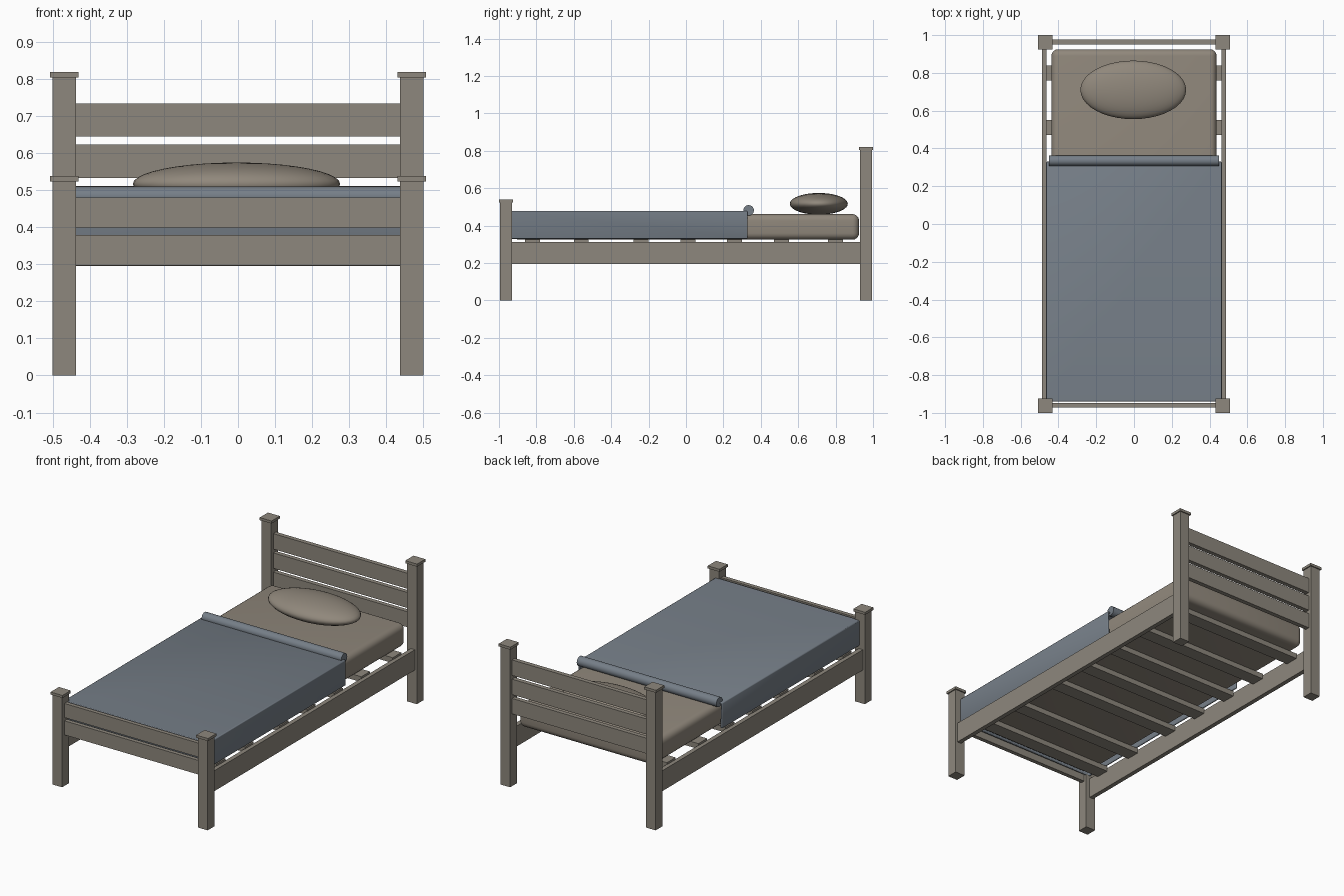
import bpy
import bmesh
import math

cube = bpy.data.objects.get("Cube")
if cube:
    bpy.data.objects.remove(cube, do_unlink=True)


def material(name, rgb):
    m = bpy.data.materials.new(name)
    m.use_nodes = True
    m.diffuse_color = (*rgb, 1)
    m.node_tree.nodes["Principled BSDF"].inputs["Base Color"].default_value = (*rgb, 1)
    return m


WOOD = material("weathered wood", (0.27, 0.245, 0.205))
LINEN = material("linen", (0.28, 0.245, 0.2))
BLUE = material("slate blue cloth", (0.18, 0.21, 0.245))


def finish(name, bm, mat, smooth=False):
    mesh = bpy.data.meshes.new(name)
    bm.to_mesh(mesh)
    bm.free()
    mesh.materials.append(mat)
    for p in mesh.polygons:
        p.use_smooth = smooth
    ob = bpy.data.objects.new(name, mesh)
    bpy.context.collection.objects.link(ob)
    return ob


def box(name, x, y, z, mat=WOOD, bevel=0, segments=1):
    """Box from (min, max) ranges, optionally with rounded edges."""
    bm = bmesh.new()
    bmesh.ops.create_cube(bm, size=1)
    for v in bm.verts:
        for i, (lo, hi) in enumerate((x, y, z)):
            v.co[i] = (lo + hi) / 2 + v.co[i] * (hi - lo)
    if bevel:
        bmesh.ops.bevel(bm, geom=bm.edges[:], offset=bevel, segments=segments,
                        profile=0.5, affect='EDGES')
    return finish(name, bm, mat, bevel > 0)


def around(c, half):
    return (c - half, c + half)


# Corner posts with caps, and side rails
for side, sx in (("left", 1), ("right", -1)):
    for end, y, top in (("front", -0.962, 0.524), ("back", 0.962, 0.805)):
        px = around(sx * 0.469, 0.0315)
        box(f"{end}_{side}_post", px, around(y, 0.0315), (0, top))
        box(f"{end}_{side}_cap", around(sx * 0.469, 0.038), around(y, 0.038), (top, top + 0.015))
    box(f"{side}_rail", around(sx * 0.475, 0.013), (-0.95, 0.95), (0.195, 0.314))

# Headboard and footboard planks
for i, z in enumerate((0.421, 0.533, 0.645)):
    box(f"headboard_plank_{i + 1}", (-0.445, 0.445), (0.95, 0.976), (z, z + 0.09))
for i, z in enumerate((0.297, 0.398)):
    box(f"footboard_plank_{i + 1}", (-0.445, 0.445), (-0.972, -0.948), (z, z + 0.082))

# Slats under the mattress
for i, y in enumerate((-0.82, -0.56, -0.24, 0.01, 0.26, 0.51, 0.8)):
    box(f"slat_{i + 1}", (-0.465, 0.465), around(y, 0.04), (0.295, 0.326))

# Mattress
box("mattress", (-0.437, 0.437), (-0.925, 0.925), (0.325, 0.462), LINEN, 0.035, 5)

# Pillow
bm = bmesh.new()
bmesh.ops.create_uvsphere(bm, u_segments=40, v_segments=20, radius=1)
for v in bm.verts:
    v.co = (v.co.x * 0.28 - 0.004, v.co.y * 0.155 + 0.71, v.co.z * 0.058 + 0.517)
finish("pillow", bm, LINEN, True)

# Blanket: open shell with top, two sides and a foot drop
bm = bmesh.new()
bmesh.ops.create_cube(bm, size=1)
for v in bm.verts:
    v.co = (v.co.x * 0.93, -0.305 + v.co.y * 1.27, 0.404 + v.co.z * 0.148)
bm.normal_update()
opened = [f for f in bm.faces if f.normal.z < -0.9 or f.normal.y > 0.9]
bmesh.ops.delete(bm, geom=opened, context='FACES')
blanket = finish("blanket", bm, BLUE)
thick = blanket.modifiers.new("thickness", 'SOLIDIFY')
thick.thickness = 0.014
thick.offset = -1
soft = blanket.modifiers.new("soft_edges", 'BEVEL')
soft.width = 0.005
soft.segments = 2

# Rolled fold at the top of the blanket
bm = bmesh.new()
bmesh.ops.create_cone(bm, cap_ends=True, segments=24, radius1=0.028, radius2=0.028, depth=0.9)
for v in bm.verts:
    v.co = (v.co.z, 0.335 + v.co.x, 0.482 + v.co.y)
bmesh.ops.recalc_face_normals(bm, faces=bm.faces[:])
finish("blanket_roll", bm, BLUE)

# Smooth the rounded parts, keeping edges sharp
bpy.ops.object.select_all(action='DESELECT')
for name in ("mattress", "blanket_roll", "blanket"):
    ob = bpy.data.objects[name]
    ob.select_set(True)
    bpy.context.view_layer.objects.active = ob
bpy.ops.object.shade_smooth_by_angle(angle=math.radians(35))
